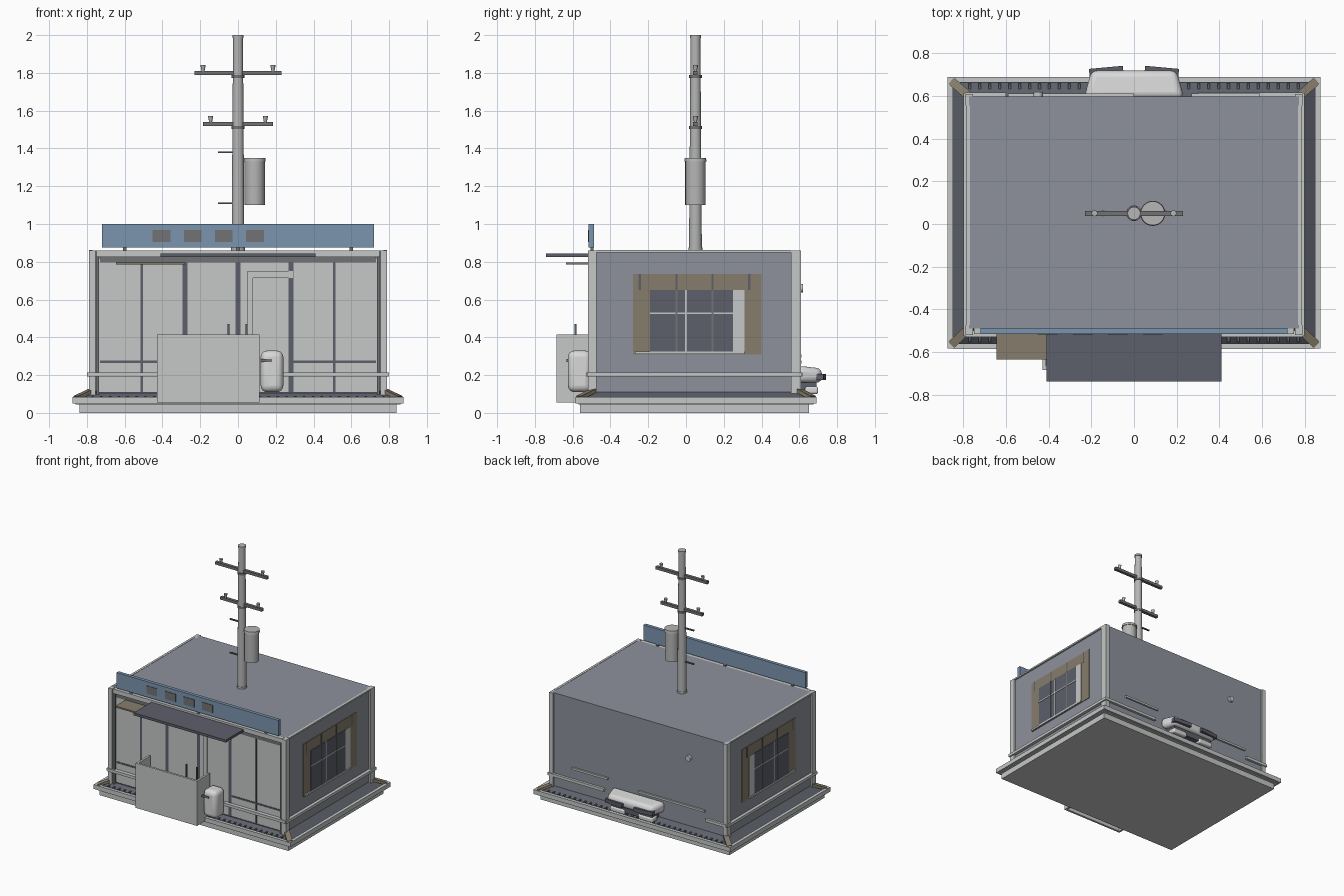
import bpy, bmesh, math
from mathutils import Vector

if "Cube" in bpy.data.objects:
    bpy.data.objects.remove(bpy.data.objects["Cube"])

def mat(name, r, g, b):
    m = bpy.data.materials.new(name)
    m.diffuse_color = (r, g, b, 1)
    m.use_nodes = True
    m.node_tree.nodes["Principled BSDF"].inputs["Base Color"].default_value = m.diffuse_color
    return m

LIGHT = mat("light grey", 0.56, 0.58, 0.57)
WALL = mat("slate grey", 0.27, 0.285, 0.33)
DARK = mat("dark grey", 0.11, 0.115, 0.145)
TAN = mat("tan", 0.24, 0.205, 0.15)
BLUE = mat("blue", 0.20, 0.30, 0.43)
WHITE = mat("off white", 0.68, 0.69, 0.68)
STEEL = mat("steel grey", 0.17, 0.17, 0.18)
POLE = mat("concrete", 0.46, 0.47, 0.46)

def finish(name, bm, m):
    me = bpy.data.meshes.new(name)
    bmesh.ops.recalc_face_normals(bm, faces=bm.faces)
    bm.to_mesh(me)
    bm.free()
    o = bpy.data.objects.new(name, me)
    bpy.context.collection.objects.link(o)
    me.materials.append(m)
    return o

def smooth(o):
    bpy.ops.object.select_all(action='DESELECT')
    o.select_set(True)
    bpy.context.view_layer.objects.active = o
    bpy.ops.object.shade_smooth_by_angle()

def box(name, x0, x1, y0, y1, z0, z1, m, bevel=0, rot=0):
    bm = bmesh.new()
    bmesh.ops.create_cube(bm, size=1)
    for v in bm.verts:
        v.co = Vector((v.co.x * (x1 - x0), v.co.y * (y1 - y0), v.co.z * (z1 - z0)))
    o = finish(name, bm, m)
    o.location = ((x0 + x1) / 2, (y0 + y1) / 2, (z0 + z1) / 2)
    o.rotation_euler.z = rot
    if bevel:
        b = o.modifiers.new("round", 'BEVEL')
        b.width, b.segments = bevel, 4
        smooth(o)
    return o

def cyl(name, x, y, z0, z1, r0, r1, m, seg=20):
    bm = bmesh.new()
    bmesh.ops.create_cone(bm, cap_ends=True, segments=seg, radius1=r0, radius2=r1, depth=z1 - z0)
    o = finish(name, bm, m)
    o.location = (x, y, (z0 + z1) / 2)
    smooth(o)
    return o

def ring(name, outer, inner, m):
    """Rectangular skirt between two levels given as (half x, y0, y1, z)."""
    bm = bmesh.new()
    loops = []
    for hx, y0, y1, z in (outer, inner):
        loops.append([bm.verts.new(p) for p in
                      ((-hx, y0, z), (hx, y0, z), (hx, y1, z), (-hx, y1, z))])
    for i in range(4):
        j = (i + 1) % 4
        bm.faces.new((loops[0][i], loops[0][j], loops[1][j], loops[1][i]))
    return finish(name, bm, m)

# Base slab, rim and sloping dark skirt
box("base_slab", -0.84, 0.84, -0.56, 0.65, 0, 0.05, LIGHT)
box("base_plate", -0.86, 0.86, -0.57, 0.675, 0.045, 0.056, LIGHT)
for s in (-1, 1):
    box("rim_side", s * 0.862 - 0.013, s * 0.862 + 0.013, -0.585, 0.69, 0.05, 0.085, LIGHT)
for y in (-0.573, 0.677):
    box("rim_end", -0.85, 0.85, y - 0.013, y + 0.013, 0.05, 0.085, LIGHT)
ring("skirt", (0.85, -0.56, 0.665, 0.065), (0.77, -0.49, 0.595, 0.115), DARK)

# Grate slats lying on the skirt
for i in range(34):
    x = -0.77 + i * 1.54 / 33
    for y in (-0.54, 0.645):
        box("grate_slat", x - 0.006, x + 0.006, y - 0.014, y + 0.014, 0.07, 0.088, DARK)

# Tan hip beams at the skirt corners
for sx in (-1, 1):
    for ya, yb in ((-0.49, -0.565), (0.60, 0.67)):
        a, b = Vector((sx * 0.775, ya, 0.118)), Vector((sx * 0.855, yb, 0.08))
        o = box("hip_beam", 0, (b - a).length, -0.02, 0.02, -0.01, 0.01, TAN)
        o.location = (a + b) / 2
        o.rotation_euler = (b - a).to_track_quat('X', 'Z').to_euler()

# Main block, light front cladding and corner posts
box("main_block", -0.775, 0.775, -0.49, 0.598, 0.05, 0.86, WALL)
box("front_cladding", -0.75, 0.75, -0.499, -0.488, 0.1, 0.82, LIGHT)
box("front_plinth", -0.75, 0.75, -0.503, -0.488, 0.05, 0.11, DARK)
for sx in (-1, 1):
    for y0, y1 in ((-0.52, -0.475), (0.555, 0.61)):
        a, b = sorted((sx * 0.755, sx * 0.79))
        box("corner_post", a, b, y0, y1, 0.06, 0.86, LIGHT)
    a, b = sorted((sx * 0.735, sx * 0.75))
    box("front_downpipe", a, b, -0.515, -0.498, 0.09, 0.83, STEEL)
    # Rails and thin eaves along the sides
    a, b = sorted((sx * 0.775, sx * 0.80))
    box("side_rail", a, b, -0.525, 0.615, 0.193, 0.215, LIGHT)
    a, b = sorted((sx * 0.77, sx * 0.788))
    box("side_eave", a, b, -0.475, 0.555, 0.85, 0.862, LIGHT)
    # Window set with tan surround, glass, bars and shutter
    def plate(name, y0, y1, z0, z1, m, d):
        a, b = sorted((sx * 0.77, sx * (0.775 + d)))
        box(name, a, b, y0, y1, z0, z1, m)
    plate("window_surround", -0.28, 0.40, 0.31, 0.735, TAN, 0.004)
    plate("window_glass", -0.19, 0.25, 0.325, 0.65, DARK, 0.008)
    plate("window_shutter", 0.25, 0.31, 0.325, 0.65, LIGHT, 0.008)
    plate("window_sill", -0.27, 0.31, 0.312, 0.326, LIGHT, 0.014)
    plate("window_bar", -0.006, 0.006, 0.325, 0.65, LIGHT, 0.011)
    plate("window_crossbar", -0.19, 0.25, 0.523, 0.532, LIGHT, 0.011)
    for y in (-0.05, 0.14):
        plate("window_mullion", y - 0.005, y + 0.005, 0.325, 0.65, STEEL, 0.012)
    for y in (-0.245, -0.05, 0.14, 0.335):
        plate("surround_strip", y - 0.006, y + 0.006, 0.65, 0.735, DARK, 0.006)

# Front lintel, dark joints and door frame
box("lintel", -0.75, 0.75, -0.515, -0.488, 0.825, 0.86, LIGHT)
box("lintel_shadow_bar", -0.73, 0.73, -0.506, -0.488, 0.795, 0.825, STEEL)
for x, w, z0 in ((-0.51, 0.007, 0.11), (-0.28, 0.013, 0.11), (0, 0.013, 0.11),
                 (0.28, 0.013, 0.11), (0.51, 0.007, 0.11)):
    box("front_joint", x - w, x + w, -0.504, -0.49, z0, 0.80, DARK)
for a, b in ((-0.73, -0.29), (0.29, 0.73)):
    box("front_cross_joint", a, b, -0.503, -0.49, 0.265, 0.278, DARK)
box("door_head", 0.05, 0.29, -0.509, -0.49, 0.715, 0.75, LIGHT)
box("door_jamb", 0.05, 0.08, -0.509, -0.49, 0.11, 0.715, LIGHT)
for a, b in ((-0.79, -0.43), (0.24, 0.79)):
    box("front_rail", a, b, -0.53, -0.50, 0.193, 0.215, LIGHT)

# Awnings
box("main_awning", -0.41, 0.41, -0.74, -0.49, 0.825, 0.845, DARK)
box("small_awning", -0.645, -0.28, -0.635, -0.49, 0.785, 0.797, TAN)

# Sign board with inset panels
box("sign_board", -0.72, 0.72, -0.515, -0.488, 0.875, 1.0, BLUE)
for i in range(4):
    x = -0.405 + i * 0.165
    box("sign_panel", x - 0.047, x + 0.047, -0.519, -0.513, 0.905, 0.967, STEEL)
for x in (-0.6, 0, 0.6):
    box("sign_bracket", x - 0.01, x + 0.01, -0.505, -0.49, 0.85, 0.885, STEEL)

# Open counter and items behind it
box("counter_front", -0.43, 0.115, -0.685, -0.668, 0.055, 0.415, LIGHT)
for x in (-0.43, 0.098):
    box("counter_side", x, x + 0.017, -0.668, -0.52, 0.055, 0.415, LIGHT)
for x in (-0.05, 0.045):
    box("counter_tap", x - 0.005, x + 0.005, -0.59, -0.58, 0.30, 0.47, DARK)
box("counter_shelf", -0.413, 0.098, -0.665, -0.50, 0.28, 0.30, STEEL)

# Rounded unit beside the counter
box("wall_unit", 0.12, 0.24, -0.625, -0.50, 0.11, 0.33, WHITE, 0.035)
box("wall_unit_handle", 0.12, 0.18, -0.632, -0.62, 0.27, 0.285, STEEL)

# Rounded cover on the back with dark fins
bm = bmesh.new()
bmesh.ops.create_cube(bm, size=1)
for v in bm.verts:
    hx = 0.235 if v.co.y < 0 else 0.2
    v.co = ((1 if v.co.x > 0 else -1) * hx, 0.59 if v.co.y < 0 else 0.72,
            0.16 if v.co.z < 0 else (0.25 if v.co.y < 0 else 0.235))
cover = finish("back_cover", bm, WHITE)
b = cover.modifiers.new("round", 'BEVEL')
b.width, b.segments = 0.03, 4
smooth(cover)
box("back_cover_core", -0.18, 0.18, 0.59, 0.69, 0.115, 0.17, DARK)
for s in (-1, 1):
    a, b = sorted((s * 0.05, s * 0.21))
    box("back_fin", a, b, 0.695, 0.735, 0.175, 0.205, DARK, 0, -s * 0.09)
    a, b = sorted((s * 0.06, s * 0.19))
    box("back_foot", a, b, 0.63, 0.70, 0.10, 0.14, WHITE, 0.012)

# Back wall rails, ledges and vent
for a, b in ((-0.79, -0.6), (0.3, 0.79)):
    box("back_rail", a, b, 0.59, 0.618, 0.193, 0.215, LIGHT)
for a, b, z in ((0.27, 0.59, 0.30), (-0.59, 0.0, 0.27)):
    box("back_ledge", a, b, 0.59, 0.612, z - 0.008, z + 0.008, LIGHT)
vent = cyl("back_vent", -0.45, 0.605, 0.645, 0.675, 0.022, 0.022, LIGHT)
vent.rotation_euler.x = math.pi / 2

# Pole with collars, crossarms, insulators and rungs
PY = 0.05
cyl("pole", 0, PY, 0.86, 2.0, 0.034, 0.026, POLE, 24)
cyl("pole_foot", 0, PY, 0.86, 0.875, 0.037, 0.037, POLE, 24)
cyl("pole_cap", 0, PY, 1.985, 2.0, 0.03, 0.03, POLE, 24)
for z, hx, ix in ((1.80, 0.23, 0.185), (1.53, 0.185, 0.145)):
    box("crossarm", -hx, hx, PY - 0.012, PY + 0.012, z - 0.011, z + 0.011, STEEL)
    cyl("pole_collar", 0, PY, z - 0.028, z - 0.012, 0.034, 0.034, STEEL)
    for s in (-1, 1):
        cyl("insulator", s * ix, PY, z + 0.01, z + 0.042, 0.008, 0.014, POLE, 12)
for z in (1.38, 1.11):
    box("pole_rung", -0.105, -0.02, PY - 0.005, PY + 0.005, z - 0.005, z + 0.005, DARK)

# Transformer can
cyl("transformer", 0.088, PY, 1.10, 1.335, 0.054, 0.054, POLE, 24)
cyl("transformer_lid", 0.088, PY, 1.33, 1.35, 0.059, 0.056, POLE, 24)
